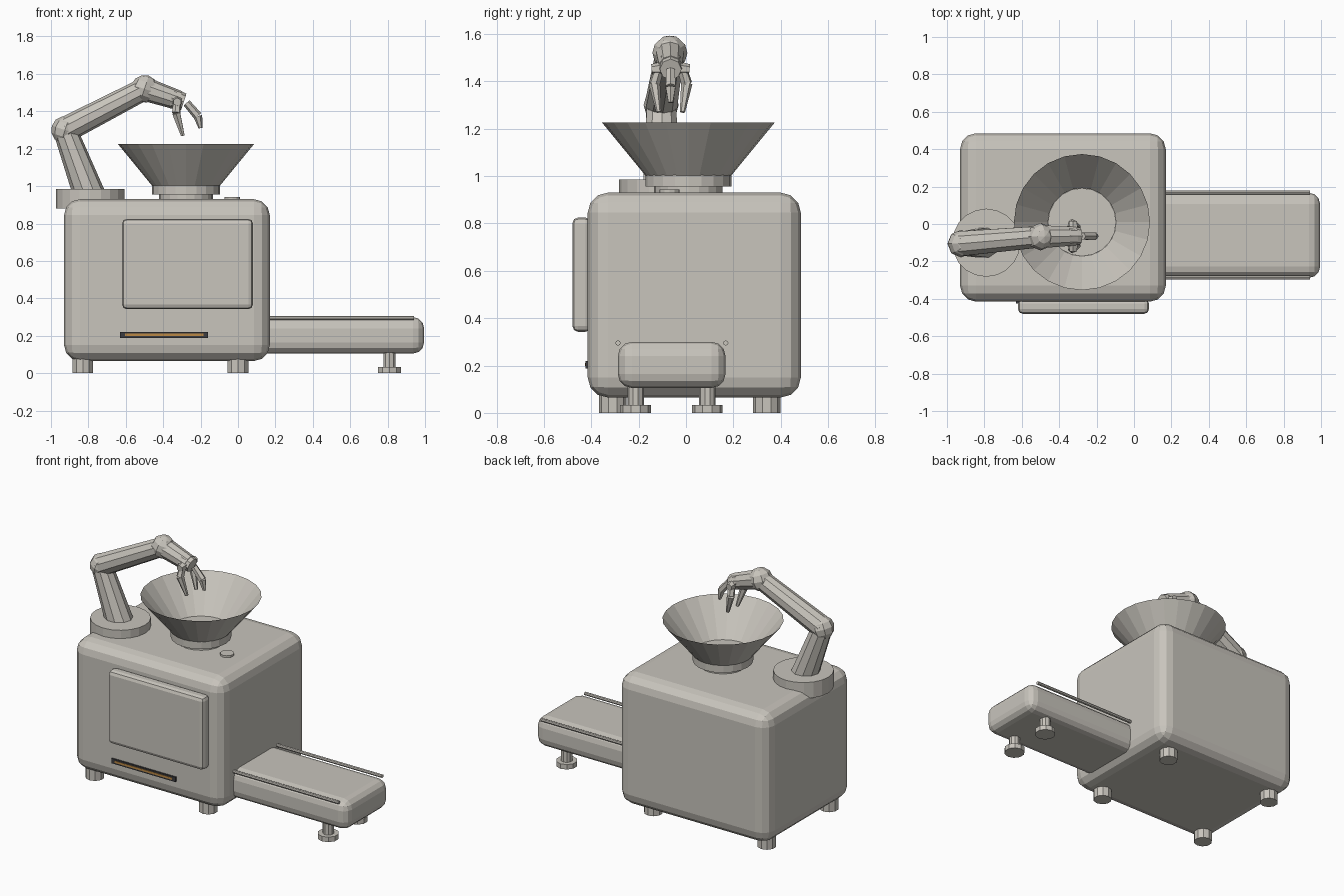
import bpy, bmesh
from math import pi
from mathutils import Vector

cube = bpy.data.objects.get("Cube")
if cube:
    bpy.data.objects.remove(cube, do_unlink=True)


def material(name, rgb):
    m = bpy.data.materials.new(name)
    m.use_nodes = True
    m.diffuse_color = (*rgb, 1)
    m.node_tree.nodes["Principled BSDF"].inputs["Base Color"].default_value = (*rgb, 1)
    return m


GREY = material("warm grey", (0.58, 0.555, 0.505))
DARK = material("dark trim", (0.045, 0.045, 0.05))
AMBER = material("amber strip", (0.5, 0.25, 0.06))


def finish(name, bm, mat=GREY):
    mesh = bpy.data.meshes.new(name)
    bmesh.ops.recalc_face_normals(bm, faces=bm.faces)
    bm.to_mesh(mesh)
    bm.free()
    mesh.materials.append(mat)
    ob = bpy.data.objects.new(name, mesh)
    bpy.context.collection.objects.link(ob)
    return ob


def box(name, lo, hi, bevel=0, segments=3, mat=GREY):
    bm = bmesh.new()
    bmesh.ops.create_cube(bm, size=1)
    lo, hi = Vector(lo), Vector(hi)
    for v in bm.verts:
        v.co = (lo + hi) / 2 + v.co * (hi - lo)
    if bevel:
        bmesh.ops.bevel(bm, geom=bm.edges[:], offset=bevel, segments=segments,
                        profile=0.5, affect='EDGES')
    return finish(name, bm, mat)


def tube(name, a, b, r1, r2=None, sides=10, caps=True, mat=GREY):
    """Straight or tapered cylinder between two points."""
    a, b = Vector(a), Vector(b)
    bm = bmesh.new()
    bmesh.ops.create_cone(bm, cap_ends=caps, segments=sides, radius1=r1,
                          radius2=r1 if r2 is None else r2, depth=(b - a).length)
    ob = finish(name, bm, mat)
    ob.location = (a + b) / 2
    ob.rotation_euler = (b - a).to_track_quat('Z', 'Y').to_euler()
    return ob


def joint(name, centre, radius):
    bm = bmesh.new()
    bmesh.ops.create_uvsphere(bm, u_segments=8, v_segments=6, radius=radius)
    ob = finish(name, bm)
    ob.location = centre
    ob.rotation_euler = (0, pi / 10, 0)
    return ob


# Cabinet with front door and slot
box("cabinet", (-0.93, -0.415, 0.065), (0.17, 0.485, 0.93), 0.085)
box("door", (-0.62, -0.48, 0.342), (0.08, -0.40, 0.825), 0.025, 2)
box("slot_frame", (-0.63, -0.424, 0.188), (-0.16, -0.41, 0.22), mat=DARK)
box("slot_strip", (-0.605, -0.427, 0.198), (-0.185, -0.42, 0.211), mat=AMBER)
for side, x in (("right", -0.83), ("left", 0.0)):
    for end, y in (("front", -0.31), ("back", 0.34)):
        tube(f"{end}_{side}_foot", (x, y, 0), (x, y, 0.1), 0.058)

# Conveyor with rails and support feet
box("conveyor", (0.05, -0.288, 0.105), (0.995, 0.167, 0.3), 0.06)
for end, y, foot_y in (("front", -0.287, -0.213), ("back", 0.168, 0.09)):
    tube(f"{end}_rail", (0.15, y, 0.295), (0.94, y, 0.295), 0.011, sides=8)
    tube(f"{end}_support_stem", (0.81, foot_y, 0.02), (0.81, foot_y, 0.13), 0.035)
    tube(f"{end}_support_pad", (0.81, foot_y, 0), (0.81, foot_y, 0.033), 0.065)

# Hopper
hx, hy = -0.278, 0.01
tube("hopper_neck", (hx, hy, 0.92), (hx, hy, 0.96), 0.145, sides=20)
tube("hopper_collar", (hx, hy, 0.955), (hx, hy, 1.005), 0.182, sides=20)
tube("hopper_funnel", (hx, hy, 1.003), (hx, hy, 1.225), 0.182, 0.364, sides=24, caps=False)
tube("top_button", (-0.03, -0.07, 0.92), (-0.03, -0.07, 0.943), 0.042, sides=12)

# Robot arm
shoulder = Vector((-0.79, -0.10, 0.94))
elbow = Vector((-0.925, -0.105, 1.30))
bend = Vector((-0.50, -0.068, 1.52))
wrist = Vector((-0.315, -0.065, 1.458))
tube("arm_base", (-0.79, -0.10, 0.88), (-0.79, -0.10, 0.985), 0.182, sides=20)
tube("lower_arm", shoulder, elbow, 0.086, 0.064)
joint("elbow_joint", elbow, 0.074)
tube("upper_arm", elbow, bend, 0.07, 0.06)
joint("bend_joint", bend, 0.074)
tube("forearm", bend, wrist, 0.064, 0.052)
tube("wrist_cuff", (-0.355, -0.065, 1.471), (-0.29, -0.065, 1.45), 0.056, 0.046, sides=8)

# Gripper: two side fingers and one outer finger, each bent once
centre_y = -0.065
fingers = {
    "right_finger": [(-0.325, centre_y - 0.05, 1.45), (-0.33, centre_y - 0.068, 1.39),
                     (-0.295, centre_y - 0.05, 1.27)],
    "left_finger": [(-0.325, centre_y + 0.05, 1.45), (-0.33, centre_y + 0.068, 1.39),
                    (-0.295, centre_y + 0.05, 1.27)],
    "outer_finger": [(-0.275, centre_y, 1.445), (-0.215, centre_y, 1.375),
                     (-0.20, centre_y, 1.31)],
}
for name, (root, knuckle, tip) in fingers.items():
    tube(name + "_base", root, knuckle, 0.021, 0.024, sides=6)
    tube(name + "_tip", knuckle, tip, 0.024, 0.011, sides=6)
for side, s in (("right", -1), ("left", 1)):
    tube(f"{side}_knuckle_pin", (-0.325, centre_y + s * 0.03, 1.455),
         (-0.325, centre_y + s * 0.08, 1.45), 0.03, 0.022, sides=6)
